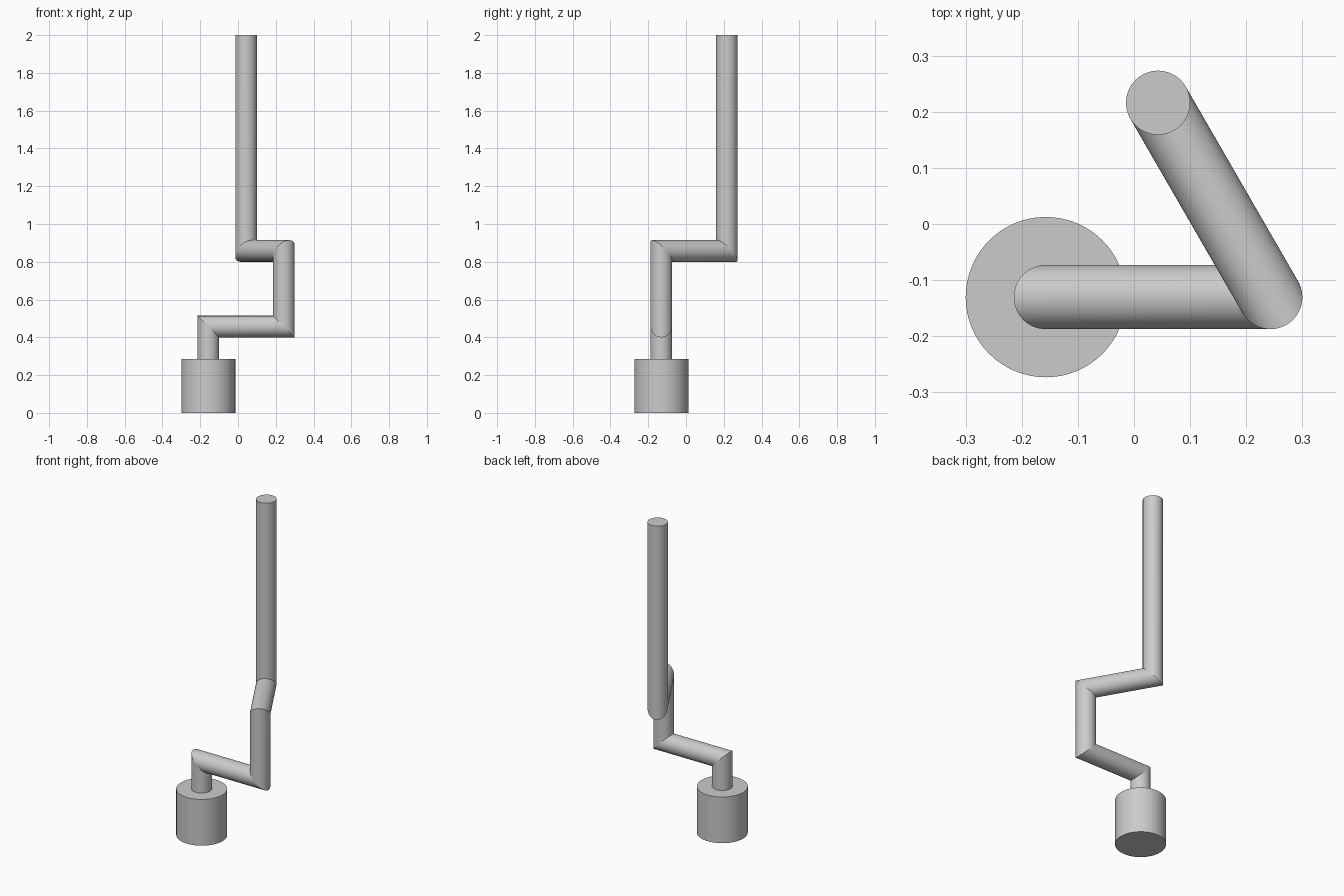
import bpy, bmesh, math
from mathutils import Vector

if "Cube" in bpy.data.objects:
    bpy.data.objects.remove(bpy.data.objects["Cube"])

SIDES = 64
U = 4 / 7                       # design unit
BASE_R, ROD_R = 0.25 * U, 0.1 * U
ARM, BASE_H = 0.7 * U, 0.5 * U

grey = bpy.data.materials.new("grey metal")
grey.diffuse_color = (0.6, 0.6, 0.6, 1)
grey.use_nodes = True
grey.node_tree.nodes["Principled BSDF"].inputs["Base Color"].default_value = grey.diffuse_color


def mitred_rod(name, path, radius):
    """Sweep a circle along a vertical-starting path with mitred corners."""
    pts = [Vector(p) for p in path]
    dirs = [(b - a).normalized() for a, b in zip(pts, pts[1:])]
    angles = [2 * math.pi * i / SIDES for i in range(SIDES)]
    ring = [pts[0] + Vector((radius * math.cos(a), radius * math.sin(a), 0)) for a in angles]
    bm = bmesh.new()
    rings = [[bm.verts.new(p) for p in ring]]
    for i, d in enumerate(dirs):
        # slide the ring along the segment onto the mitre plane at its end
        normal = d + dirs[min(i + 1, len(dirs) - 1)]
        end = pts[i + 1]
        ring = [p + d * ((end - p).dot(normal) / d.dot(normal)) for p in ring]
        rings.append([bm.verts.new(p) for p in ring])
    for low, high in zip(rings, rings[1:]):
        for i in range(SIDES):
            j = (i + 1) % SIDES
            bm.faces.new((low[i], low[j], high[j], high[i])).smooth = True
    bm.faces.new(rings[0][::-1])
    bm.faces.new(rings[-1])
    # keep caps and mitre seams crisp
    for r in rings:
        for i in range(SIDES):
            bm.edges.get((r[i], r[(i + 1) % SIDES])).smooth = False
    bmesh.ops.recalc_face_normals(bm, faces=bm.faces)
    mesh = bpy.data.meshes.new(name)
    bm.to_mesh(mesh)
    bm.free()
    mesh.materials.append(grey)
    obj = bpy.data.objects.new(name, mesh)
    bpy.context.collection.objects.link(obj)
    return obj


# base drum
x0, y0 = BASE_R - 0.3, -0.1303
mitred_rod("base", [(x0, y0, 0), (x0, y0, BASE_H)], BASE_R)

# cranked rod: post, first arm, riser, second arm turned 120 degrees, mast
x1 = x0 + ARM
x2 = x1 + ARM * math.cos(math.radians(120))
y2 = y0 + ARM * math.sin(math.radians(120))
z1 = 0.8 * U
z2 = z1 + ARM
mitred_rod("cranked_rod", [
    (x0, y0, BASE_H), (x0, y0, z1), (x1, y0, z1),
    (x1, y0, z2), (x2, y2, z2), (x2, y2, 2.0)], ROD_R)
